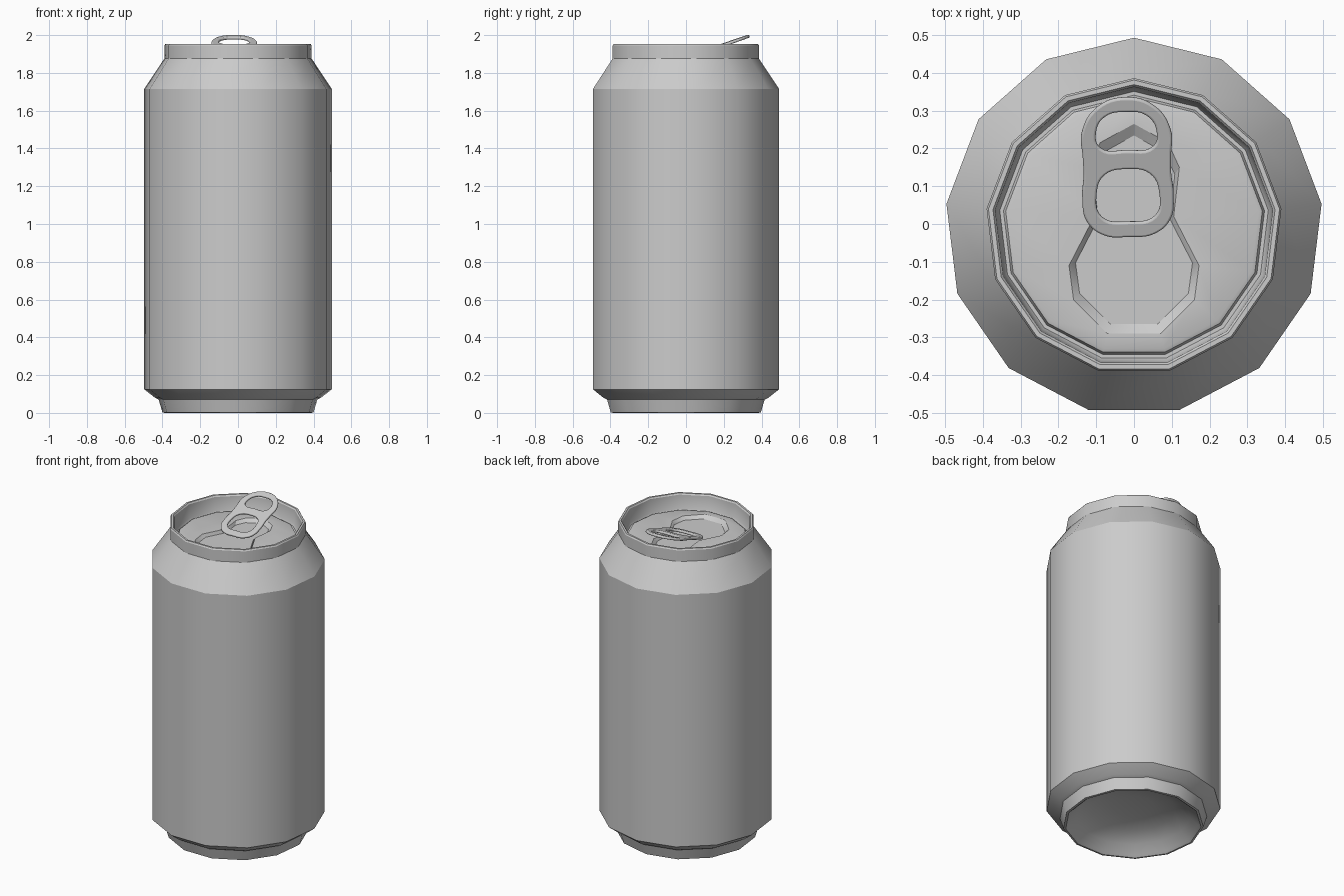
import bpy, bmesh, math

if "Cube" in bpy.data.objects:
    bpy.data.objects.remove(bpy.data.objects["Cube"])

SIDES = 13
CY = -0.007          # odd-sided outline: shift so the bounds are centred


def ring(bm, r, z):
    return [bm.verts.new((r * math.cos(math.pi / 2 + 2 * math.pi * i / SIDES),
                          CY + r * math.sin(math.pi / 2 + 2 * math.pi * i / SIDES), z))
            for i in range(SIDES)]


def bridge(bm, a, b):
    n = len(a)
    for i in range(n):
        j = (i + 1) % n
        bm.faces.new((a[i], a[j], b[j], b[i]))


def lathe(bm, profile):
    rings = [ring(bm, r, z) for r, z in profile]
    for a, b in zip(rings, rings[1:]):
        bridge(bm, a, b)
    return rings


def finish(bm, name, angle=30):
    bmesh.ops.recalc_face_normals(bm, faces=bm.faces)
    me = bpy.data.meshes.new(name)
    bm.to_mesh(me)
    bm.free()
    ob = bpy.data.objects.new(name, me)
    bpy.context.collection.objects.link(ob)
    smooth(ob, angle)
    return ob


def smooth(ob, angle):
    bpy.ops.object.select_all(action='DESELECT')
    ob.select_set(True)
    bpy.context.view_layer.objects.active = ob
    bpy.ops.object.shade_smooth_by_angle(angle=math.radians(angle))


# Can shell: domed underside, foot, wall, neck, rim, sunken groove, lid edge
bm = bmesh.new()
rings = lathe(bm, [
    (0.12, 0.115), (0.24, 0.095), (0.33, 0.055), (0.375, 0.012), (0.39, 0.0),
    (0.403, 0.002), (0.423, 0.07), (0.443, 0.08), (0.5, 0.125), (0.5, 1.715),
    (0.402, 1.862), (0.393, 1.875), (0.393, 1.945), (0.388, 1.953),
    (0.376, 1.953), (0.37, 1.945), (0.365, 1.86), (0.358, 1.848),
    (0.348, 1.848), (0.342, 1.862), (0.332, 1.866)])
bm.faces.new(rings[0])
lid_edge = rings[-1]

# Pressed keyhole recess in the lid
half = [(0.09, 0.215), (0.12, 0.15), (0.105, 0.02), (0.172, -0.11),
        (0.16, -0.2), (0.07, -0.29)]
outline = [(0, 0.265)] + half + [(-x, y) for x, y in reversed(half)]


def recess(scale, z):
    return [bm.verts.new((x * scale, -0.04 + (y + 0.04) * scale, z)) for x, y in outline]


top, low = recess(1.0, 1.866), recess(0.9, 1.848)
bridge(bm, top, low)
floor = bm.faces.new(low)
bmesh.ops.triangulate(bm, faces=[floor])
# both loops have 13 points, starting at +y; the keyhole one runs clockwise
bridge(bm, lid_edge, [top[-i % SIDES] for i in range(SIDES)])
finish(bm, "can_shell")

# Pull tab: bevelled plate with two finger holes, tilted up toward the back
cu = bpy.data.curves.new("pull_tab", 'CURVE')
cu.dimensions = '2D'
cu.fill_mode = 'BOTH'
cu.extrude = 0.002
cu.bevel_depth = 0.006
cu.bevel_resolution = 2
cu.offset = -0.006
cu.resolution_u = 6


def loop(points):
    s = cu.splines.new('BEZIER')
    s.bezier_points.add(len(points) - 1)
    for p, (x, y) in zip(s.bezier_points, points):
        p.co = (x, y, 0)
        p.handle_left_type = p.handle_right_type = 'AUTO'
    s.use_cyclic_u = True


def mirrored(mid_top, side, mid_bottom):
    return [(0, mid_top)] + side + [(0, mid_bottom)] + [(-x, y) for x, y in reversed(side)]


loop(mirrored(0.195, [(0.075, 0.17), (0.118, 0.1), (0.117, 0.03), (0.116, -0.02),
                      (0.121, -0.08), (0.11, -0.15), (0.065, -0.189)], -0.195))
loop(mirrored(0.155, [(0.055, 0.143), (0.08, 0.1), (0.07, 0.056)], 0.047))
loop(mirrored(-0.005, [(0.06, -0.02), (0.083, -0.075), (0.07, -0.138)], -0.153))
tilt = math.radians(19)
tab = bpy.data.objects.new("pull_tab", cu)
bpy.context.collection.objects.link(tab)
tab.location = (-0.018, 0.151, 1.932)
tab.rotation_euler = (tilt, 0, math.radians(1.5))
bpy.context.view_layer.objects.active = tab
tab.select_set(True)
bpy.ops.object.select_all(action='DESELECT')
tab.select_set(True)
bpy.ops.object.convert(target='MESH')
smooth(bpy.context.view_layer.objects.active, 40)
